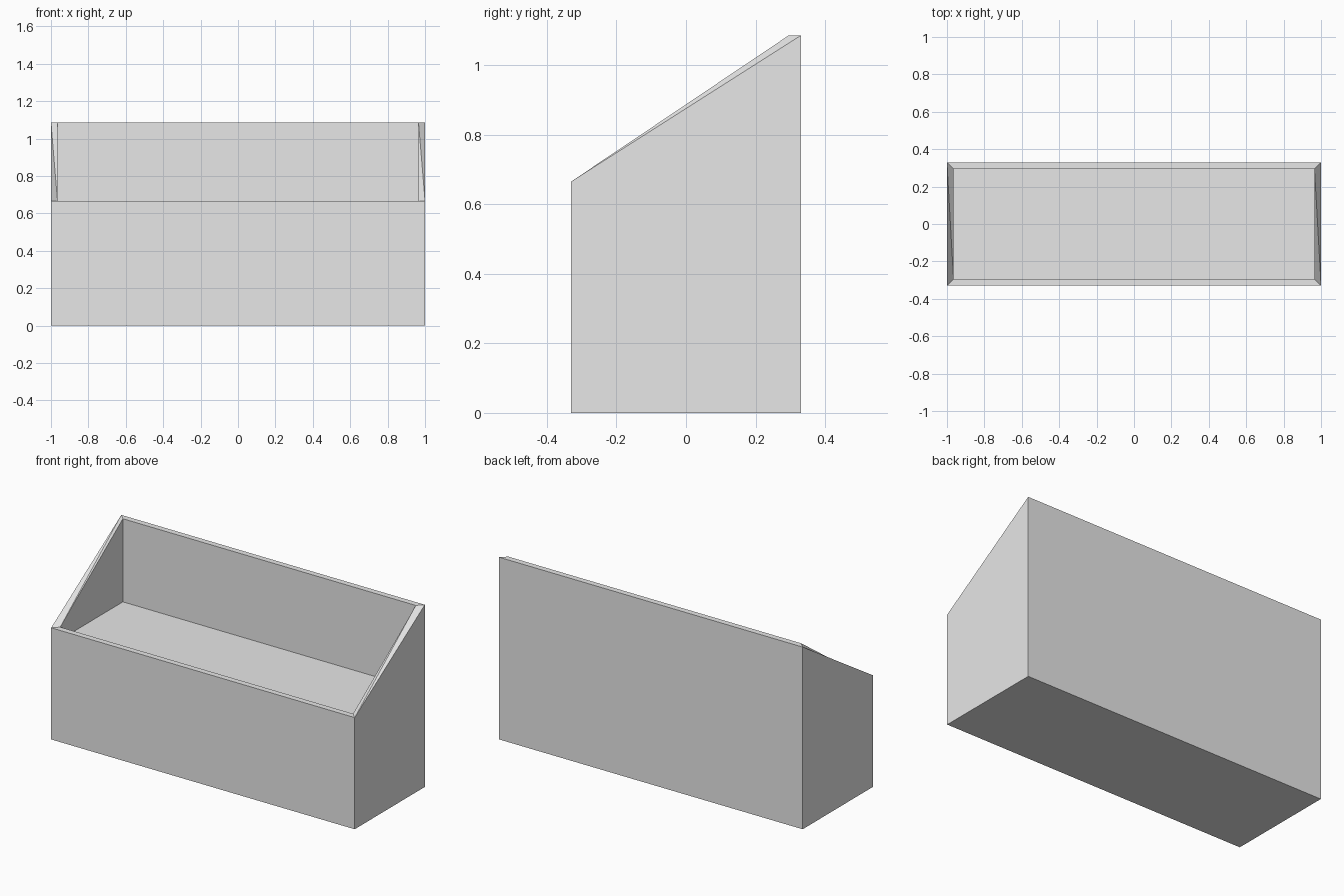
import bpy
import bmesh

if "Cube" in bpy.data.objects:
    bpy.data.objects.remove(bpy.data.objects["Cube"])

# Main sizes
HALF_X, HALF_Y = 1.0, 0.33
WALL = 0.035
FRONT_Z, BACK_Z, FLOOR_Z = 0.665, 1.085, 0.59

grey = bpy.data.materials.new("light grey")
grey.diffuse_color = (0.8, 0.8, 0.8, 1)
grey.use_nodes = True
grey.node_tree.nodes["Principled BSDF"].inputs["Base Color"].default_value = grey.diffuse_color

bm = bmesh.new()


def ring(inset, front_z, back_z):
    """Rectangular loop of four corners, counter-clockwise from front left."""
    x, y = HALF_X - inset, HALF_Y - inset
    return [bm.verts.new(p) for p in (
        (-x, -y, front_z), (x, -y, front_z), (x, y, back_z), (-x, y, back_z))]


base = ring(0, 0, 0)
outer = ring(0, FRONT_Z, BACK_Z)
inner = ring(WALL, FRONT_Z, BACK_Z)
floor = ring(WALL, FLOOR_Z, FLOOR_Z)

# Underside and raised floor
bm.faces.new(base[::-1])
bm.faces.new(floor)

for i in range(4):
    j = (i + 1) % 4
    # Outer wall
    bm.faces.new((base[i], base[j], outer[j], outer[i]))
    # Rim, split so the sloping sides twist slightly
    bm.faces.new((outer[i], outer[j], inner[j]))
    bm.faces.new((outer[i], inner[j], inner[i]))
    # Inner wall
    bm.faces.new((inner[i], inner[j], floor[j], floor[i]))

mesh = bpy.data.meshes.new("sloped_bin")
bm.to_mesh(mesh)
bm.free()
mesh.materials.append(grey)
bin_object = bpy.data.objects.new("sloped_bin", mesh)
bpy.context.collection.objects.link(bin_object)
